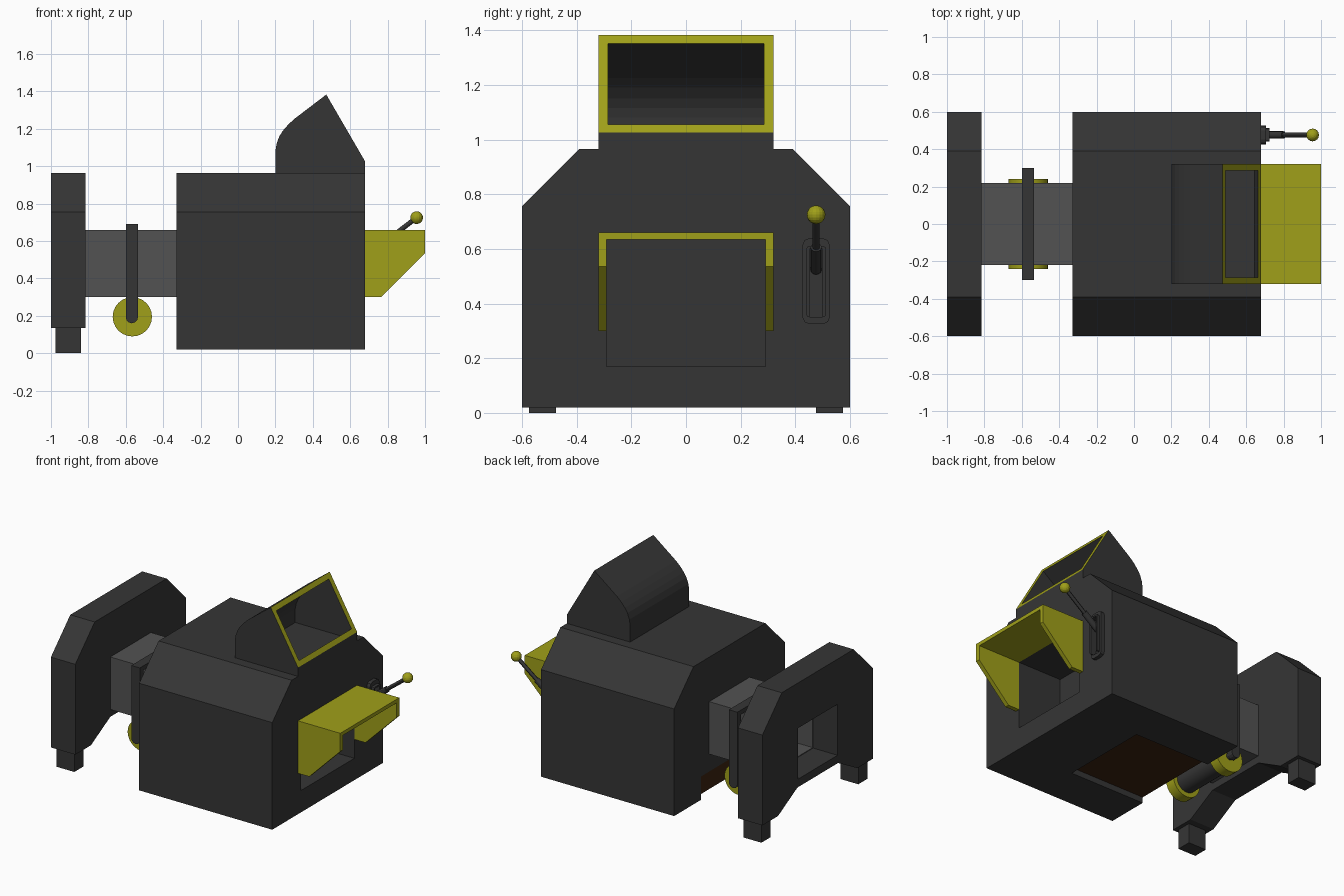
import bpy, bmesh
from mathutils import Vector

if "Cube" in bpy.data.objects:
    bpy.data.objects.remove(bpy.data.objects["Cube"])


def material(name, rgb):
    m = bpy.data.materials.new(name)
    m.diffuse_color = (*rgb, 1)
    m.use_nodes = True
    m.node_tree.nodes["Principled BSDF"].inputs["Base Color"].default_value = m.diffuse_color
    return m


DARK = material("dark_paint", (0.036, 0.036, 0.036))
GREY = material("duct_grey", (0.085, 0.085, 0.085))
YELLOW = material("yellow_paint", (0.35, 0.35, 0.01))
BROWN = material("rust_brown", (0.045, 0.016, 0.005))


def prism(name, pts, axis, lo, hi, mat=DARK):
    """Extrude a profile: axis 'x' takes (y, z) points, axis 'y' takes (x, z)."""
    bm = bmesh.new()
    place = (lambda p, t: (t, *p)) if axis == 'x' else (lambda p, t: (p[0], t, p[1]))
    a = [bm.verts.new(place(p, lo)) for p in pts]
    b = [bm.verts.new(place(p, hi)) for p in pts]
    bm.faces.new(a)
    bm.faces.new(b)
    for i in range(len(pts)):
        j = (i + 1) % len(pts)
        bm.faces.new((a[i], a[j], b[j], b[i]))
    bmesh.ops.recalc_face_normals(bm, faces=bm.faces)
    me = bpy.data.meshes.new(name)
    bm.to_mesh(me)
    bm.free()
    me.materials.append(mat)
    ob = bpy.data.objects.new(name, me)
    bpy.context.collection.objects.link(ob)
    return ob


def box(name, x, y, z, mat=DARK):
    return prism(name, [(y[0], z[0]), (y[1], z[0]), (y[1], z[1]), (y[0], z[1])],
                 'x', x[0], x[1], mat)


def cut(ob, cutter):
    mod = ob.modifiers.new("cut", 'BOOLEAN')
    mod.operation, mod.solver, mod.object = 'DIFFERENCE', 'EXACT', cutter
    bpy.context.view_layer.objects.active = ob
    bpy.ops.object.modifier_apply(modifier=mod.name)
    bpy.data.objects.remove(cutter)


def rod(name, p, q, r, mat=DARK, sides=16):
    p, q = Vector(p), Vector(q)
    bpy.ops.mesh.primitive_cylinder_add(vertices=sides, radius=r, depth=(q - p).length,
                                        location=(p + q) / 2)
    ob = bpy.context.object
    ob.name = name
    ob.rotation_euler = (q - p).to_track_quat('Z', 'Y').to_euler()
    ob.data.materials.append(mat)
    bpy.ops.object.shade_smooth_by_angle()
    return ob


def mirrored(half):
    """Complete a symmetric (y, z) outline from its +y half."""
    return half + [(-y, z) for y, z in reversed(half)]


def chamfered(y, z, hy, hz, c):
    return mirrored_at(y, [(hy - c, z - hz), (hy - c * .3, z - hz + c * .3), (hy, z - hz + c),
                           (hy, z + hz - c), (hy - c * .3, z + hz - c * .3), (hy - c, z + hz)])


def mirrored_at(y0, half):
    return [(y0 + y, z) for y, z in mirrored(half)]


# Main housing, with outlet pocket and underside recess
body = prism("main_housing", mirrored([(.6, .02), (.6, .755), (.39, .965)]), 'x', -.33, .68)
cut(body, box("cutter", (.35, .8), (-.29, .29), (.17, .635)))
cut(body, box("cutter", (-.4, .24), (-.31, .31), (-.1, .18)))
box("underside_panel", (-.33, .24), (-.31, .31), (.06, .18), BROWN)

# End frame with arched base, opening and feet
end = prism("end_frame", mirrored([(.22, .25), (.43, .135), (.6, .135), (.6, .755), (.39, .965)]),
            'x', -1, -.815)
cut(end, box("cutter", (-1.1, -.7), (-.215, .215), (.305, .655)))
for side, s in (("front", -1), ("back", 1)):
    box(side + "_foot", (-.975, -.84), sorted((s * .475, s * .575)), (0, .135))

# Connecting duct, hollow toward the end frame
duct = box("duct", (-.815, -.33), (-.22, .22), (.3, .66), GREY)
cut(duct, box("cutter", (-.9, -.34), (-.21, .21), (.31, .65)))

# Roller bracket over the duct: rounded arms joined by a top bar
arm = [(-.6, .69), (-.6, .193), (-.596, .177), (-.584, .165), (-.5675, .16),
       (-.551, .165), (-.539, .177), (-.535, .193), (-.535, .69)]
box("bracket_bar", (-.6, -.535), (-.26, .26), (.66, .69))
for side, s in (("front", -1), ("back", 1)):
    prism(side + "_bracket_arm", arm, 'y', *sorted((s * .26, s * .3)))
    rod(side + "_roller_flange", (-.565, s * .17, .195), (-.565, s * .24, .195), .105, YELLOW, 24)
rod("roller", (-.565, -.17, .195), (-.565, .17, .195), .075, DARK, 24)
rod("roller_axle", (-.565, -.27, .195), (-.565, .27, .195), .025)

# Curved intake hood with a yellow rim around its slanted mouth
hood = prism("intake_hood", [(.2, .965), (.2, 1.08), (.206, 1.118), (.22, 1.158), (.24, 1.19),
                             (.268, 1.222), (.3, 1.252), (.472, 1.383), (.68, 1.025),
                             (.68, .965)], 'y', -.32, .32)
cut(hood, prism("cutter", [(.235, .985), (.235, 1.08), (.242, 1.115), (.257, 1.15), (.285, 1.19),
                           (.32, 1.225), (.488, 1.35), (.531, 1.375), (.705, 1.08), (.662, 1.055),
                           (.645, .985)], 'y', -.285, .285))
hood.data.materials.append(YELLOW)
for f in hood.data.polygons:
    if f.normal.dot(Vector((.865, 0, .502))) > .99:
        f.material_index = 1

# Yellow outlet cover, open below and at its end
cover = prism("outlet_cover", [(.68, .66), (1, .66), (1, .535), (.765, .3), (.68, .3)],
              'y', -.32, .32, YELLOW)
cut(cover, box("cutter", (.6, 1.1), (-.29, .29), (.2, .635)))

# Lever with recessed slot plate and knob
plate = prism("lever_plate", chamfered(.476, .482, .05, .157, .025), 'x', .68, .705)
inner = prism("lever_slot", chamfered(.476, .48, .036, .13, .01), 'x', .68, .725)
for ob in (plate, inner):
    cut(ob, box("cutter", (.685, .8), (.452, .5), (.35, .6)))
rod("lever_sleeve", (.69, .476, .522), (.8, .476, .606), .02, sides=12)
rod("lever_rod", (.78, .476, .591), (.955, .476, .725), .013, sides=12)
bpy.ops.mesh.primitive_uv_sphere_add(segments=16, ring_count=10, radius=.034,
                                     location=(.955, .476, .725))
knob = bpy.context.object
knob.name = "lever_knob"
knob.data.materials.append(YELLOW)
